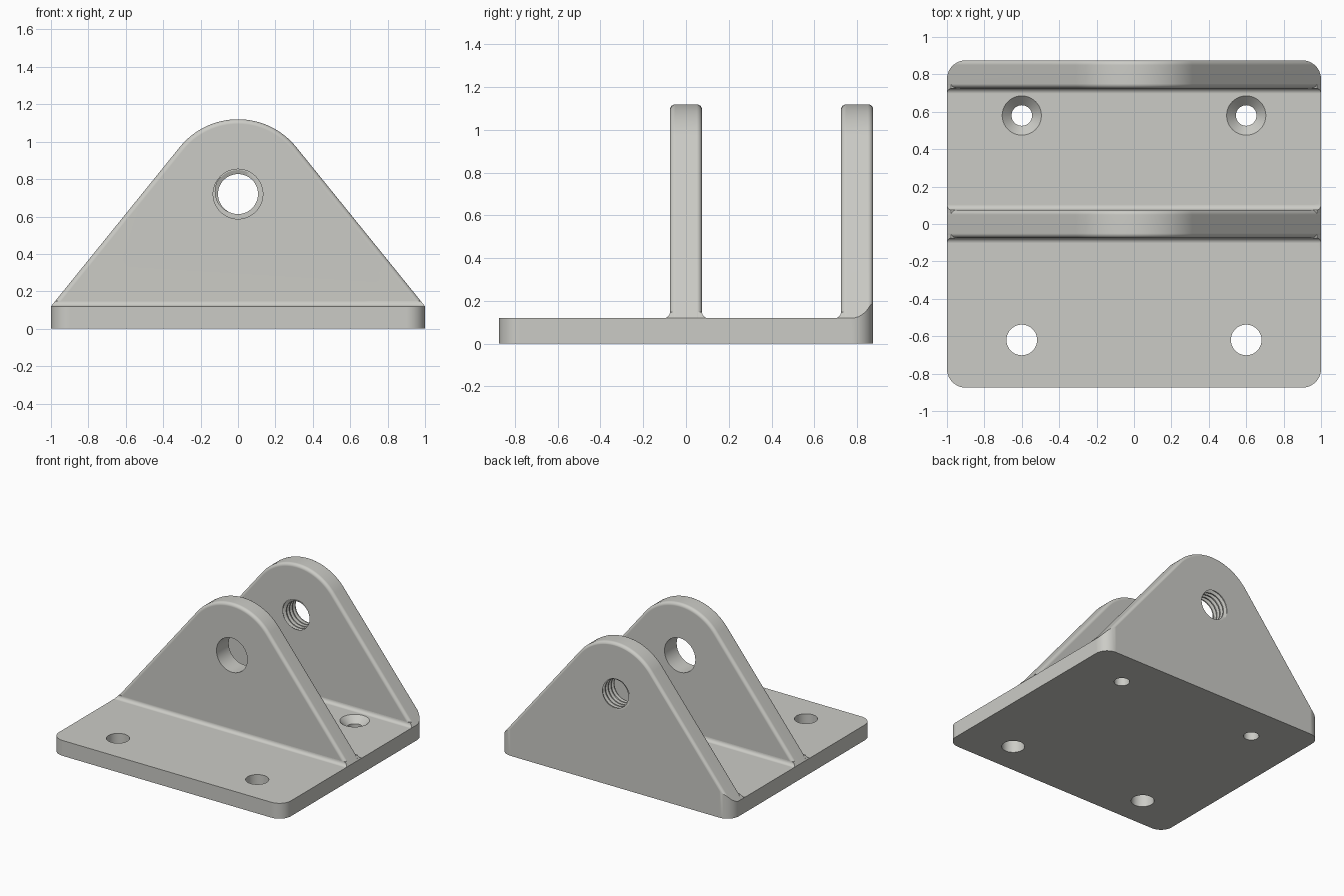
import bpy, bmesh, math
from math import sin, cos, pi

if "Cube" in bpy.data.objects:
    bpy.data.objects.remove(bpy.data.objects["Cube"])

metal = bpy.data.materials.new("light_warm_grey")
metal.diffuse_color = (0.6, 0.6, 0.565, 1)
metal.use_nodes = True
metal.node_tree.nodes["Principled BSDF"].inputs["Base Color"].default_value = metal.diffuse_color

TOP = 0.12                                # base plate top
HOLE_Z, ARC_R = 0.72, 0.40                # lug eye height, lug crown radius
# angle at which the crown is tangent to the sloped sides
TAN = math.acos(ARC_R / math.hypot(1, 0.6)) - math.atan2(0.6, 1)
SLOPE = math.tan(TAN)                     # sideways run per unit of height


def make_object(name, bm):
    bmesh.ops.recalc_face_normals(bm, faces=bm.faces)
    me = bpy.data.meshes.new(name)
    bm.to_mesh(me)
    bm.free()
    me.materials.append(metal)
    ob = bpy.data.objects.new(name, me)
    bpy.context.collection.objects.link(ob)
    return ob


def loft(name, rings):
    """Closed solid through a list of equal-length rings."""
    bm = bmesh.new()
    vs = [[bm.verts.new(p) for p in r] for r in rings]
    n = len(vs[0])
    for a, b in zip(vs, vs[1:]):
        for i in range(n):
            j = (i + 1) % n
            bm.faces.new((a[i], a[j], b[j], b[i]))
    bm.faces.new(vs[0])
    bm.faces.new(vs[-1])
    return make_object(name, bm)


def combine(target, other, op):
    m = target.modifiers.new("bool", 'BOOLEAN')
    m.operation, m.solver, m.object = op, 'EXACT', other
    bpy.context.view_layer.objects.active = target
    bpy.ops.object.modifier_apply(modifier=m.name)
    bpy.data.objects.remove(other, do_unlink=True)


def box_ring(hx, hy, z):
    return [(-hx, -hy, z), (hx, -hy, z), (hx, hy, z), (-hx, hy, z)]


def round_rect(hx, hy, r, z, n=10):
    pts = []
    for k, (sx, sy) in enumerate([(1, 1), (-1, 1), (-1, -1), (1, -1)]):
        for i in range(n + 1):
            a = (k + i / n) * pi / 2
            pts.append((sx * (hx - r) + r * cos(a), sy * (hy - r) + r * sin(a), z))
    return pts


def lug_ring(y, inset, n=32):
    """Rounded tent outline, running down into the base."""
    r = ARC_R - inset
    pts = []
    for i in range(n + 1):
        a = TAN + (pi - 2 * TAN) * i / n
        pts.append((r * cos(a), y, HOLE_Z + r * sin(a)))
    x, _, z = pts[0]
    foot = x + (z - 0.05) * SLOPE
    return [(foot, y, 0.05)] + pts + [(-foot, y, 0.05)]


def lug(name, y0, y1, r=0.025, n=5):
    rings = []
    for i in range(n + 1):
        a = pi / 2 * i / n
        rings.append(lug_ring(y0 + r * (1 - cos(a)), r * (1 - sin(a))))
    for i in range(n + 1):
        a = pi / 2 * (1 - i / n)
        rings.append(lug_ring(y1 - r * (1 - cos(a)), r * (1 - sin(a))))
    return loft(name, rings)


def fillet(name, y, side, r=0.028, n=6):
    """Concave strip where a lug face meets the base."""
    prof = [(-0.02, TOP - 0.02), (-0.02, TOP + r)]
    for i in range(n + 1):
        a = pi + pi / 2 * i / n
        prof.append((r + r * cos(a), TOP + r + r * sin(a)))
    prof.append((r, TOP - 0.02))
    return loft(name, [[(s * (1 - SLOPE * (z - TOP)), y + side * u, z)
                        for u, z in prof] for s in (-1, 1)])


def turned(name, x, y, profile, n=40):
    """Vertical turned cutter from (radius, z) pairs."""
    return loft(name, [[(x + r * cos(2 * pi * i / n), y + r * sin(2 * pi * i / n), z)
                        for i in range(n)] for r, z in profile])


def thread_cutter(y0, y1, pitch=0.036, n=48):
    """Helical tap: crest and root rows follow the helix."""
    radii = (0.107, 0.107, 0.128, 0.128)
    k = len(radii)
    rows = int((y1 - y0) / pitch * k)
    bm = bmesh.new()
    grid = []
    for i in range(rows + 1):
        r = radii[i % k]
        grid.append([bm.verts.new((r * cos(2 * pi * j / n),
                                   y0 + (i / k + j / n) * pitch,
                                   HOLE_Z + r * sin(2 * pi * j / n))) for j in range(n)])
    for i in range(rows):
        for j in range(n):
            if j < n - 1:
                b, c = grid[i][j + 1], grid[i + 1][j + 1]
            elif i + 1 + k <= rows:
                b, c = grid[i + k][0], grid[i + 1 + k][0]
            else:
                continue
            bm.faces.new((grid[i][j], b, c, grid[i + 1][j]))
    # cone caps outside the lug
    low = bm.verts.new((0, y0 - 0.03, HOLE_Z))
    high = bm.verts.new((0, y1 + 2 * pitch, HOLE_Z))
    mid = (y0 + y1) / 2
    for e in [e for e in bm.edges if e.is_boundary]:
        a, b = e.verts
        bm.faces.new((a, b, low if a.co.y < mid else high))
    return make_object("thread_cutter", bm)


# base slab, lugs and fillets, oversized then trimmed to the footprint
bracket = loft("clevis_bracket", [box_ring(1.2, 1.2, -0.1), box_ring(1.2, 1.2, TOP)])
combine(bracket, lug("front_lug", -0.075, 0.075), 'UNION')
combine(bracket, lug("back_lug", 0.725, 0.8755), 'UNION')
for y, side in ((-0.075, -1), (0.075, 1), (0.725, -1)):
    combine(bracket, fillet("fillet", y, side), 'UNION')
combine(bracket, loft("footprint", [round_rect(1, 0.875, 0.1, 0),
                                    round_rect(1, 0.875, 0.1, 1.5)]), 'INTERSECT')

# plain front bolt holes and countersunk back bolt holes
for x in (-0.6, 0.6):
    combine(bracket, turned("bolt_hole", x, -0.62, [(0.082, -0.1), (0.082, 0.3)]), 'DIFFERENCE')
    combine(bracket, turned("countersink", x, 0.58,
                            [(0.055, -0.1), (0.055, 0.07), (0.125, 0.14)]), 'DIFFERENCE')

# plain eye in the front lug, threaded eye in the back lug
combine(bracket, loft("front_eye", [[(0.133 * cos(2 * pi * i / 48), y,
                                      HOLE_Z + 0.133 * sin(2 * pi * i / 48))
                                     for i in range(48)] for y in (-0.2, 0.2)]), 'DIFFERENCE')
combine(bracket, thread_cutter(0.62, 0.98), 'DIFFERENCE')

# smooth shading with crisp edges
for p in bracket.data.polygons:
    p.material_index = 0
bpy.ops.object.select_all(action='DESELECT')
bracket.select_set(True)
bpy.context.view_layer.objects.active = bracket
bpy.ops.object.shade_smooth_by_angle(angle=math.radians(30))
wn = bracket.modifiers.new("flat_face_normals", 'WEIGHTED_NORMAL')
wn.keep_sharp = True
